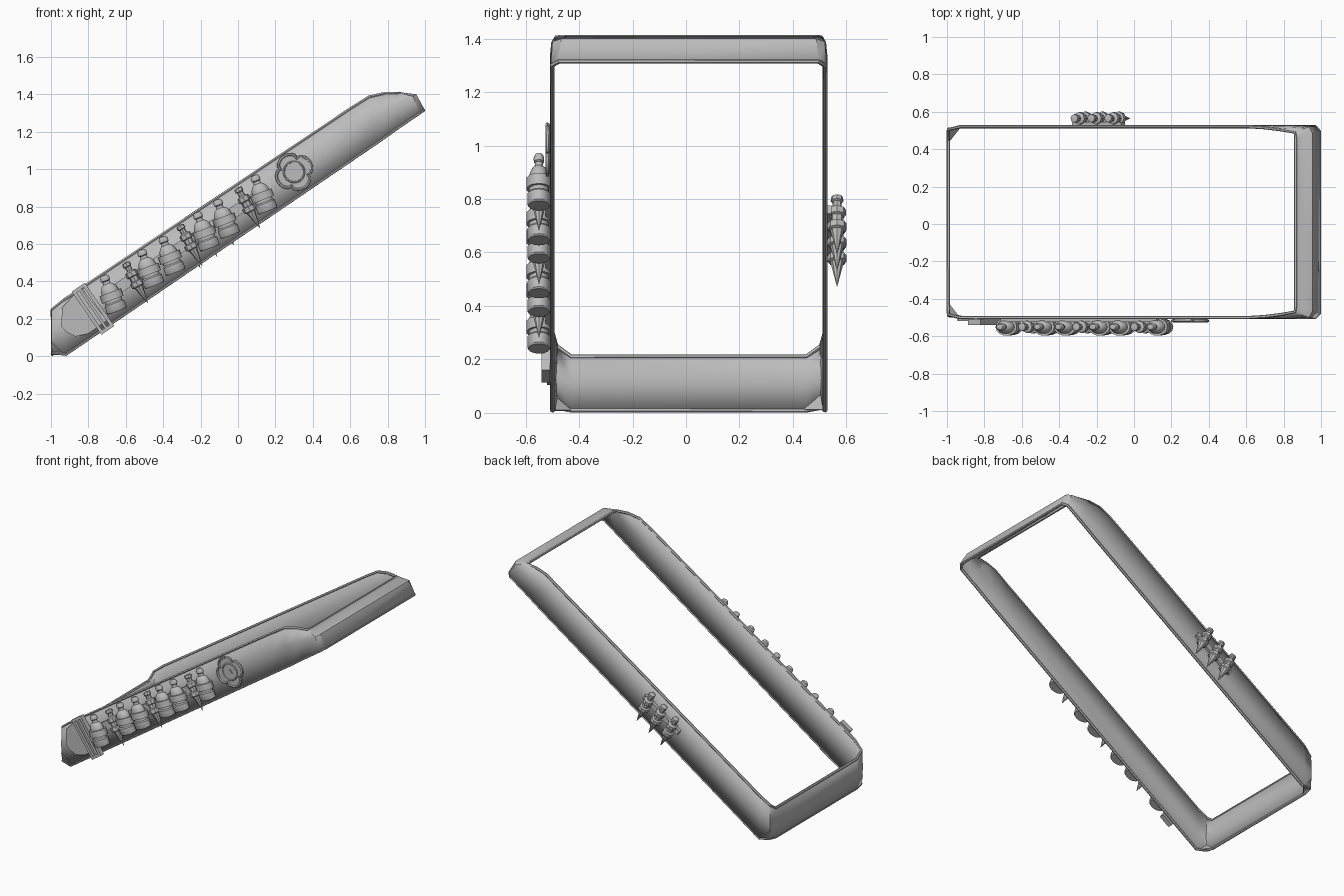
import bpy, bmesh, math
from mathutils import Vector, Matrix

if "Cube" in bpy.data.objects:
    bpy.data.objects.remove(bpy.data.objects["Cube"])

GREY = bpy.data.materials.new("plain grey")
GREY.diffuse_color = (0.5, 0.5, 0.5, 1)
GREY.use_nodes = True
GREY.node_tree.nodes["Principled BSDF"].inputs["Base Color"].default_value = GREY.diffuse_color
SLOPE = math.atan(0.685)            # tilt of the strap
YC = 0.01                           # middle of the loop in y


def finish(name, bm, smooth=True):
    bmesh.ops.recalc_face_normals(bm, faces=bm.faces)
    me = bpy.data.meshes.new(name)
    bm.to_mesh(me)
    bm.free()
    ob = bpy.data.objects.new(name, me)
    bpy.context.collection.objects.link(ob)
    me.materials.append(GREY)
    if smooth:
        bpy.ops.object.select_all(action='DESELECT')
        ob.select_set(True)
        bpy.context.view_layer.objects.active = ob
        bpy.ops.object.shade_smooth_by_angle(angle=math.radians(35))
    return ob


def tube(name, pts, r, sides=6):
    """Closed tube through points."""
    bm = bmesh.new()
    pts = [Vector(p) for p in pts]
    n = len(pts)
    rings = []
    prev = None
    for i, p in enumerate(pts):
        t = ((p - pts[i - 1]).normalized() + (pts[(i + 1) % n] - p).normalized()).normalized()
        a = prev if prev else t.orthogonal()
        a = (a - t * a.dot(t)).normalized()
        prev = a
        b = t.cross(a)
        rings.append([bm.verts.new(p + r * (a * math.cos(k * math.tau / sides) + b * math.sin(k * math.tau / sides)))
                      for k in range(sides)])
    for i in range(n):
        A, B = rings[i], rings[(i + 1) % n]
        # line up the closing ring with the first one
        off = min(range(sides), key=lambda s: sum((A[k].co - B[(k + s) % sides].co).length for k in range(sides)))
        for k in range(sides):
            bm.faces.new((A[k], A[(k + 1) % sides], B[(k + 1 + off) % sides], B[(k + off) % sides]))
    return finish(name, bm)


def lathe(name, profile, matrix, sides=14):
    bm = bmesh.new()
    rings = []
    for r, z in profile:
        rings.append([bm.verts.new((r * math.cos(k * math.tau / sides), r * math.sin(k * math.tau / sides), z))
                      for k in range(sides)])
    for A, B in zip(rings, rings[1:]):
        for k in range(sides):
            bm.faces.new((A[k], A[(k + 1) % sides], B[(k + 1) % sides], B[k]))
    bmesh.ops.remove_doubles(bm, verts=bm.verts, dist=0.0002)
    bm.transform(matrix)
    return finish(name, bm)


def plate(name, xz, y0, y1):
    """Extrude an x-z outline between two y values."""
    bm = bmesh.new()
    f = bm.faces.new([bm.verts.new((x, y0, z)) for x, z in xz])
    g = bmesh.ops.extrude_face_region(bm, geom=[f])
    for v in g['geom']:
        if isinstance(v, bmesh.types.BMVert):
            v.co.y = y1
    return finish(name, bm, False)


def strap_xz(cx, cz, pts, ang=SLOPE):
    """Points given along / across the strap, turned into x-z."""
    c, s = math.cos(ang), math.sin(ang)
    return [(cx + u * c - v * s, cz + u * s + v * c) for u, v in pts]


def box(cx, cz, u0, u1, v0, v1, ang=SLOPE):
    return strap_xz(cx, cz, [(u0, v0), (u1, v0), (u1, v1), (u0, v1)], ang)


# Strap loop: each station is (x, y offset, z) for lower, middle, upper
half = [
    [(-0.993, .44, .01), (-0.993, .44, .11), (-0.993, .44, .21)],
    [(-0.99, .495, .02), (-0.993, .50, .13), (-0.993, .495, .25)],
    [(-0.92, .51, .01), (-0.93, .51, .16), (-0.93, .51, .30)],
    [(0.60, .51, 1.045), (0.60, .51, 1.18), (0.62, .51, 1.335)],
    [(0.74, .51, 1.14), (0.72, .51, 1.27), (0.70, .505, 1.385)],
    [(0.86, .51, 1.225), (0.83, .51, 1.335), (0.78, .495, 1.403)],
    [(0.97, .51, 1.30), (0.935, .505, 1.385), (0.86, .48, 1.405)],
    [(0.993, .485, 1.315), (0.95, .475, 1.395), (0.865, .45, 1.405)],
]
loop = [[(x, YC - y, z) for x, y, z in st] for st in half]
loop += [[(x, YC + y, z) for x, y, z in st] for st in reversed(half)]
bm = bmesh.new()
rows = [[bm.verts.new(p) for p in st] for st in loop]
for i in range(len(rows)):
    A, B = rows[i], rows[(i + 1) % len(rows)]
    for k in range(2):
        bm.faces.new((A[k], B[k], B[k + 1], A[k + 1]))
strap = finish("strap_band", bm)
mod = strap.modifiers.new("thickness", 'SOLIDIFY')
mod.thickness = 0.012
mod.offset = 0

# Piping along both strap edges
tube("lower_piping", [st[0] for st in loop], 0.009)
tube("upper_piping", [st[2] for st in loop], 0.009)

# Folded gussets in the low corners
for s, side in ((-1, "front"), (1, "back")):
    bm = bmesh.new()
    bm.faces.new([bm.verts.new(p) for p in ((-0.93, YC + s * .51, .01), (-0.993, YC + s * .43, .01),
                                            (-0.993, YC + s * .505, .075))])
    g = finish(side + "_corner_gusset", bm, False)
    m = g.modifiers.new("thickness", 'SOLIDIFY')
    m.thickness = 0.006

# Strap tongue and buckle
plate("strap_tongue", [(-.94, .26), (-.945, .16), (-.92, .13), (-.87, .105), (-.80, .12),
                       (-.70, .19), (-.84, .37)], -0.505, -0.519)
for name, b in (("left", (-.042, -.024, -.14, .14)), ("right", (.024, .042, -.14, .14)),
                ("top", (-.042, .042, .122, .14)), ("bottom", (-.042, .042, -.14, -.122)),
                ("prong", (-.007, .007, -.13, .13))):
    plate("buckle_" + name, box(-.775, .253, *b), -0.508, -0.54)

# Holder band behind the bottles
plate("holder_band", box(-.28, .60, -.50, .50, -.03, .03, math.atan(.658)), -0.505, -0.525)

BOTTLE = [(0, 0), (.051, 0), (.056, .006), (.056, .045), (.048, .052), (.048, .112), (.044, .13),
          (.034, .147), (.021, .156), (.019, .17), (.025, .175), (.026, .19), (.018, .204), (0, .208)]
LOOP = [(.046, .066), (.061, .066), (.061, .108), (.046, .108), (.046, .066)]
SPIKE = [(0, 0), (.021, .09), (.026, .105), (.036, .11), (.036, .135), (.024, .14), (.024, .165),
         (.033, .17), (.033, .195), (.017, .203), (.017, .225), (.024, .23), (.022, .248), (0, .254)]


def place(x, y, z, tilt, ys):
    return (Matrix.Translation((x, y, z)) @ Matrix.Rotation(-math.radians(tilt), 4, 'Y')
            @ Matrix.Diagonal((1, ys, 1, 1)))


# Bottles in their loops (bottom centres)
for i, (x, z) in enumerate([(-.645, .24), (-.445, .377), (-.332, .447), (-.148, .577), (-.04, .645), (.16, .775)]):
    M = place(x, -0.55, z, 21, .78)
    lathe(f"bottle_{i + 1}", BOTTLE, M)
    lathe(f"bottle_loop_{i + 1}", LOOP, M)

# Spikes on the front and on the back (tips)
for i, (x, z) in enumerate([(-.48, .28), (-.19, .48), (.12, .68)]):
    lathe(f"front_spike_{i + 1}", SPIKE, place(x, -0.55, z, 29, 1), 8)
for i, (x, z) in enumerate([(-.20, .47), (-.11, .53), (-.02, .59)]):
    lathe(f"back_spike_{i + 1}", SPIKE, place(x, 0.565, z, 29, 1), 8)
plate("back_holder_band", box(-.19, .67, -.16, .16, -.018, .018), 0.522, 0.545)


# Four-lobed badge with a raised rim, ring and stud
def lobes(scale, n=48):
    pts = []
    for k in range(n):
        t = k * math.tau / n
        r = scale * (0.74 + 0.26 * math.sqrt(abs(math.cos(2 * t))))
        pts.append((r * math.cos(t), r * math.sin(t)))
    return strap_xz(.30, .985, pts)


plate("badge_plate", lobes(.10), -0.505, -0.518)
tube("badge_rim", [(x, -0.518, z) for x, z in lobes(.10)], 0.008)
ring = strap_xz(.30, .985, [(.055 * math.cos(k * math.tau / 24), .055 * math.sin(k * math.tau / 24)) for k in range(24)])
tube("badge_ring", [(x, -0.518, z) for x, z in ring], 0.005)
plate("badge_stud", box(.30, .985, -.014, .014, -.014, .014), -0.515, -0.524)
